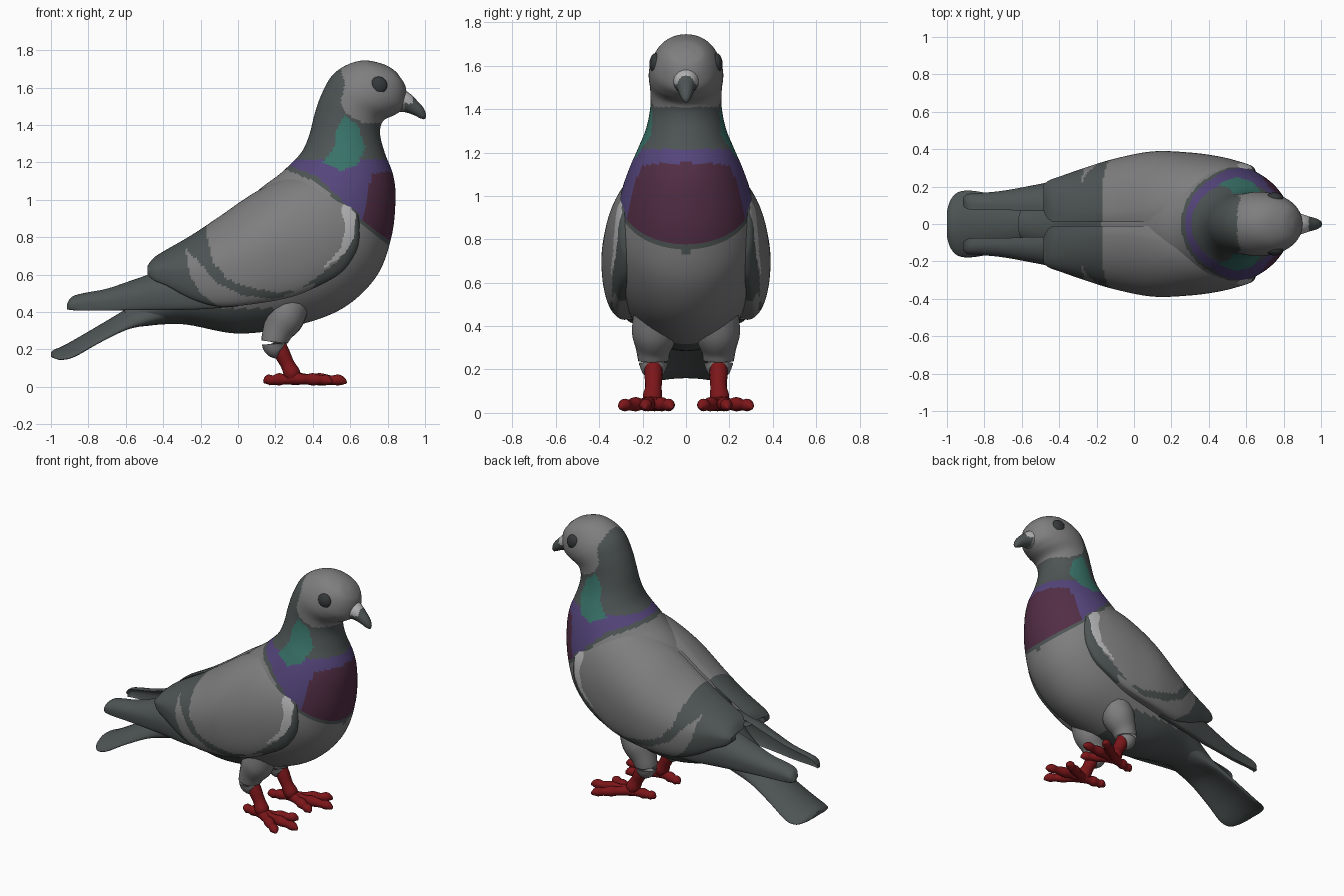
import bpy, math
from mathutils import Vector

if "Cube" in bpy.data.objects:
    bpy.data.objects.remove(bpy.data.objects["Cube"])

COLOURS = {
    "grey": (0.21, 0.21, 0.21), "slate": (0.075, 0.09, 0.088),
    "pale_grey": (0.46, 0.46, 0.47), "purple": (0.09, 0.06, 0.2),
    "maroon": (0.085, 0.027, 0.06), "teal": (0.04, 0.17, 0.14),
    "red": (0.2, 0.008, 0.01), "eye_dark": (0.035, 0.04, 0.042),
}
MATS = {}
for key, c in COLOURS.items():
    MATS[key] = bpy.data.materials.new(key)
    MATS[key].diffuse_color = (*c, 1)
KEYS = list(COLOURS)


def smooth_rows(rows, n):
    """Catmull-Rom interpolation of station rows, n steps per span."""
    out = []
    for i in range(len(rows) - 1):
        a, b, c, d = (rows[max(i - 1, 0)], rows[i], rows[i + 1],
                      rows[min(i + 2, len(rows) - 1)])
        for k in range(n):
            t = k / n
            out.append([0.5 * (2 * q + (r - p) * t + (2 * p - 5 * q + 4 * r - s) * t * t
                               + (3 * q - p - 3 * r + s) * t ** 3)
                        for p, q, r, s in zip(a, b, c, d)])
    return out + [list(rows[-1])]


def loft(name, rings, rule, mirror=False):
    """Skin closed rings, colour faces by rule(centre), optionally mirror in y."""
    m = len(rings[0])
    verts = [p for r in rings for p in r]
    faces = [(i * m + j, i * m + (j + 1) % m, (i + 1) * m + (j + 1) % m, (i + 1) * m + j)
             for i in range(len(rings) - 1) for j in range(m)]
    faces += [tuple(range(m))[::-1], tuple(range(len(verts) - m, len(verts)))]
    me = bpy.data.meshes.new(name)
    me.from_pydata(verts, [], faces)
    ob = bpy.data.objects.new(name, me)
    bpy.context.collection.objects.link(ob)
    names = [rule(p.center) if callable(rule) else rule for p in me.polygons]
    used = [k for k in KEYS if k in names]
    for k in used:
        me.materials.append(MATS[k])
    for p, k in zip(me.polygons, names):
        p.material_index = used.index(k)
    # make normals face outwards
    import bmesh
    bm = bmesh.new()
    bm.from_mesh(me)
    bmesh.ops.recalc_face_normals(bm, faces=bm.faces)
    bm.to_mesh(me)
    bm.free()
    me.shade_smooth()
    me.set_sharp_from_angle(angle=math.radians(50))
    if mirror:
        mod = ob.modifiers.new("mirror", 'MIRROR')
        mod.use_axis = (False, True, False)
    return ob


def tube(name, path, rule, n=5, sides=16, mirror=True):
    """Round limb through (x, y, z, radius) points."""
    pts = smooth_rows(path, n)
    rings = []
    for i, p in enumerate(pts):
        d = Vector(pts[min(i + 1, len(pts) - 1)][:3]) - Vector(pts[max(i - 1, 0)][:3])
        q = d.to_track_quat('Z', 'Y')
        rings.append([Vector(p[:3]) + q @ Vector((math.cos(a), math.sin(a), 0)) * p[3]
                      for a in (2 * math.pi * k / sides for k in range(sides))])
    return loft(name, rings, rule, mirror)


def inside(poly, x, z):
    hit = False
    for (x1, z1), (x2, z2) in zip(poly, poly[1:] + poly[:1]):
        if (z1 > z) != (z2 > z) and x < x1 + (z - z1) * (x2 - x1) / (z2 - z1):
            hit = not hit
    return hit


# body, neck and head: back point, front point, half width
BODY = [(-.62, .42, -.55, .32, .09), (-.4, .55, -.3, .335, .17), (-.2, .77, 0, .285, .26),
        (0, .95, .3, .325, .31), (.12, 1.06, .56, .42, .335), (.22, 1.135, .74, .59, .33),
        (.28, 1.19, .82, .8, .30), (.32, 1.23, .842, 1.0, .262), (.355, 1.28, .83, 1.13, .225),
        (.385, 1.36, .785, 1.25, .185), (.41, 1.46, .76, 1.35, .165), (.445, 1.56, .775, 1.42, .165),
        (.50, 1.66, .84, 1.455, .172), (.58, 1.72, .885, 1.49, .16), (.68, 1.745, .9, 1.55, .13),
        (.79, 1.72, .897, 1.6, .085), (.85, 1.68, .885, 1.63, .03)]
HEAD = [(.53, 1.8), (.57, 1.62), (.55, 1.52), (.58, 1.46), (.67, 1.41), (.85, 1.41), (1, 1.5), (1, 1.8)]
TEAL = [(.45, 1.2), (.51, 1.27), (.53, 1.38), (.57, 1.45), (.64, 1.4), (.68, 1.28),
        (.64, 1.19), (.55, 1.155)]
MAROON = [(.72, 1.14), (.9, 1.16), (.9, .6), (.66, .85), (.68, .98)]


def body_rule(c):
    x, z = c.x, c.z
    edge = 1.125 - .92 * (x - .42) if x > .42 else 1.125 + .4 * (.42 - x)
    if inside(HEAD, x, z):
        return "grey"
    if z > 1.0 and abs(c.y) > .08 and inside(TEAL, x, z):
        return "teal"
    if z > 1.215:
        return "slate"
    if x > .24 and z > edge:
        return "maroon" if inside(MAROON, x, z) else "purple"
    if x > .24 and z > edge - .03:
        return "slate"
    return "slate" if x < -.18 or (x < .27 and z < .42) else "grey"


rings = []
for bx, bz, fx, fz, w in smooth_rows(BODY, 9):
    b, f = Vector((bx, 0, bz)), Vector((fx, 0, fz))
    rings.append([(b + f) / 2 + (b - f) / 2 * math.cos(a) + Vector((0, w * math.sin(a), 0))
                  for a in (2 * math.pi * k / 96 for k in range(96))])
loft("body", rings, body_rule)


def wing(name, stations, rule, thick, n, m=40):
    """Curved shell: x, top z, bottom z, top y, widest y, bottom y."""
    rings = []
    for x, zt, zb, yt, ym, yb in smooth_rows(stations, n):
        zm = zb + .4 * (zt - zb)
        outer = []
        for k in range(m + 1):
            t = math.pi * k / m
            s, c = math.sin(t), math.cos(t)
            y0, h = (yt, zt - zm) if c > 0 else (yb, zm - zb)
            outer.append((y0 + (ym - y0) * s, zm + h * c))
        inner = [(max(y - thick, .01), zm + (z - zm) * .97) for y, z in outer[::-1]]
        rings.append([Vector((x, y, z)) for y, z in outer + inner])
    return loft(name, rings, rule, True)


# folded wing with its painted bands
MAIN = [(-.17, .9), (-.165, .8), (-.135, .67), (-.06, .58), (.04, .535), (.2, .505), (.33, .52),
        (.4, .57), (.53, .67), (.61, .79), (.63, .9), (.57, 1.0), (.55, 1.2), (0, 1.3)]
CRESCENT = [(-.28, .74), (-.2, .66), (-.12, .56), (.02, .49), (.2, .47), (.33, .52), (.43, .56),
            (.36, .5), (.2, .445), (-.1, .425), (-.2, .5), (-.26, .6)]
PALE = [(.55, .96), (.58, .99), (.63, .92), (.62, .8), (.57, .71), (.44, .62), (.55, .74),
        (.575, .85)]
SPOT = [(.415, 1.13), (.45, 1.14), (.49, 1.06), (.47, 1.03), (.43, 1.06)]


def wing_rule(c):
    x, z = c.x, c.z
    if inside(PALE, x, z) or inside(SPOT, x, z):
        return "pale_grey"
    if inside(MAIN, x, z) or inside(CRESCENT, x, z) or (x > .4 and z > 1.0):
        return "grey"
    return "slate"


wing("wing", [(.65, .89, .8, .26, .285, .27), (.63, .98, .72, .24, .31, .275),
              (.56, 1.07, .62, .2, .335, .285), (.45, 1.125, .55, .15, .362, .295),
              (.3, 1.13, .485, .1, .382, .305), (.1, 1.045, .445, .06, .388, .305),
              (-.1, .91, .43, .04, .35, .28), (-.25, .81, .47, .045, .305, .26),
              (-.38, .735, .54, .05, .26, .24), (-.45, .69, .57, .07, .235, .22),
              (-.485, .645, .6, .12, .21, .2)], wing_rule, .05, 14)

# long flight feathers
wing("flight_feathers", [(0, .6, .43, .2, .29, .27), (-.2, .62, .415, .15, .275, .25),
                         (-.4, .62, .41, .1, .235, .21), (-.55, .575, .41, .095, .205, .19),
                         (-.7, .525, .408, .1, .178, .17), (-.83, .5, .408, .1, .165, .16),
                         (-.89, .48, .41, .105, .16, .15), (-.915, .44, .415, .125, .14, .135)],
     "slate", .025, 6, 20)

# tail fan: x, centre z, half width, thickness, edge droop
rings = []
for x, z, w, th, dr in smooth_rows([(-.25, .5, .13, .13, .03), (-.45, .42, .13, .09, .04),
                                    (-.6, .365, .14, .05, .05), (-.75, .29, .16, .035, .055),
                                    (-.87, .225, .178, .03, .06), (-.94, .192, .17, .025, .045),
                                    (-.98, .18, .13, .02, .025), (-1.0, .174, .07, .012, .01)], 6):
    rings.append([Vector((x, w * math.cos(a), z + th * math.sin(a) - dr * math.cos(a) ** 2))
                  for a in (2 * math.pi * k / 40 for k in range(40))])
loft("tail", rings, "slate")

# feathered thighs, legs and toes
tube("thigh", [(.29, .14, .47, .1), (.25, .145, .37, .105), (.21, .15, .29, .08),
               (.195, .15, .23, .068), (.215, .15, .19, .05), (.23, .15, .18, .02)], "grey")
tube("leg", [(.21, .15, .24, .04), (.235, .15, .18, .042), (.265, .15, .12, .038),
             (.29, .155, .07, .045), (.31, .16, .03, .028)], "red")
TOES = {"middle_toe": (.58, .19), "outer_toe": (.5, .305), "inner_toe": (.5, .065), "hind_toe": (.14, .13)}
for name, (tx, ty) in TOES.items():
    fx, fy = .3, .16
    path = [(fx + (tx - fx) * t, fy + (ty - fy) * t, z, r) for t, z, r in
            ((0, .045, .036), (.3, .04, .027), (.5, .04, .033), (.7, .036, .025),
             (.85, .036, .029), (.95, .028, .018), (1, .02, .005))]
    tube(name, path, "red")

# beak with pale base
tube("beak", [(.845, 0, 1.535, .07), (.89, 0, 1.522, .056), (.93, 0, 1.5, .042),
              (.965, 0, 1.475, .032), (.988, 0, 1.448, .02), (.996, 0, 1.432, .006)],
     lambda c: "pale_grey" if c.x < .935 and c.z > 1.515 else ("grey" if c.x < .89 else "slate"),
     8, 24, False)

# eyes
tube("eye", [(.75, .115, 1.61, .05), (.75, .145, 1.61, .047), (.75, .158, 1.61, .036),
             (.75, .166, 1.61, .018), (.75, .168, 1.61, .003)], "eye_dark", 4, 24)

for m in bpy.data.materials:
    if m.users and not m.is_grease_pencil:
        m.use_nodes = True
        m.node_tree.nodes["Principled BSDF"].inputs["Base Color"].default_value = m.diffuse_color
